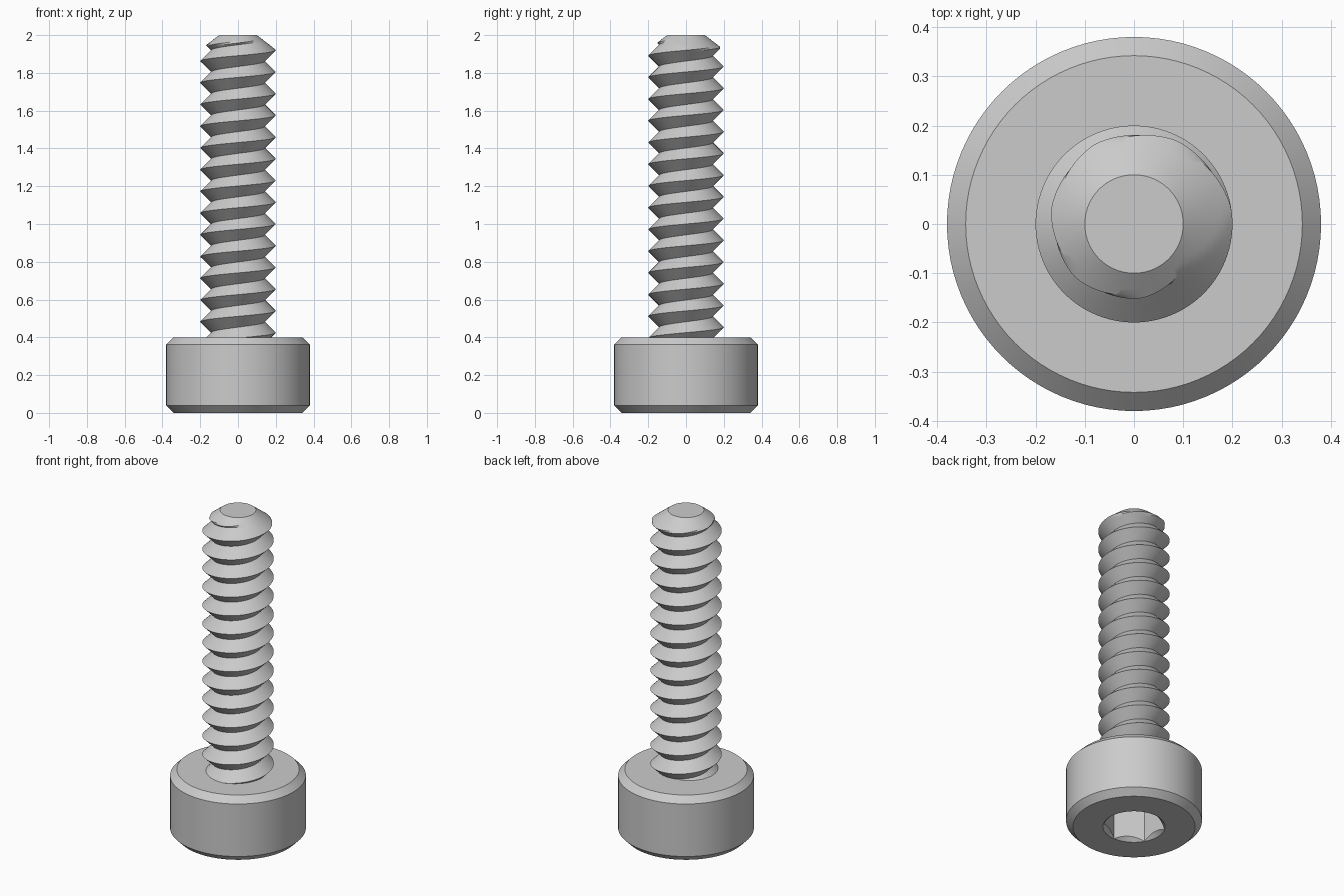
import bpy, bmesh, math

cube = bpy.data.objects.get("Cube")
if cube:
    bpy.data.objects.remove(cube, do_unlink=True)

steel = bpy.data.materials.new("grey steel")
steel.use_nodes = True
COLOUR = (0.6, 0.6, 0.6, 1)
steel.diffuse_color = COLOUR
steel.node_tree.nodes["Principled BSDF"].inputs["Base Color"].default_value = COLOUR

SEGMENTS = 96
TAU = 2 * math.pi


def grid_object(name, rows, point, cap_z=None):
    """Skin a grid of (radius, height) points around the z axis."""
    bm = bmesh.new()
    columns = []
    for i in range(SEGMENTS + 1):
        a = TAU * i / SEGMENTS
        column = []
        for j in range(rows):
            r, z = point(a, j)
            column.append(bm.verts.new((r * math.cos(a), r * math.sin(a), z)))
        columns.append(column)
    for c, d in zip(columns, columns[1:]):
        for j in range(rows - 1):
            bm.faces.new((c[j], d[j], d[j + 1], c[j + 1]))
    bmesh.ops.remove_doubles(bm, verts=bm.verts, dist=0.0001)
    if cap_z is not None:
        rim = [e for e in bm.edges if e.is_boundary
               and all(abs(v.co.z - cap_z) < 0.001 for v in e.verts)]
        bmesh.ops.contextual_create(bm, geom=rim)
    bmesh.ops.recalc_face_normals(bm, faces=bm.faces)
    mesh = bpy.data.meshes.new(name)
    bm.to_mesh(mesh)
    bm.free()
    mesh.materials.append(steel)
    obj = bpy.data.objects.new(name, mesh)
    bpy.context.collection.objects.link(obj)
    bpy.ops.object.select_all(action='DESELECT')
    obj.select_set(True)
    bpy.context.view_layer.objects.active = obj
    bpy.ops.object.shade_smooth_by_angle(angle=math.radians(25))
    return obj


# Head: chamfered cylinder with a countersunk hexagonal socket underneath
HEAD_R, HEAD_H, CHAMFER = 0.38, 0.4, 0.038
SOCKET_R, SOCKET_DEPTH = 0.174, 0.2


def hex_radius(a):
    return 0.15 / math.cos((a + TAU / 12) % (TAU / 6) - TAU / 12)


def head_point(a, j):
    h = hex_radius(a)
    return [
        (0, HEAD_H), (HEAD_R - CHAMFER, HEAD_H),
        (HEAD_R, HEAD_H - CHAMFER), (HEAD_R, CHAMFER),
        (HEAD_R - CHAMFER, 0), (SOCKET_R, 0),
        (h, SOCKET_R - h), (h, SOCKET_DEPTH), (0, SOCKET_DEPTH),
    ][j]


grid_object("socket_head", 9, head_point)

# Shank: sharp right-handed thread, cut by a cone at the tip
PITCH, CREST_R, ROOT_R = 0.115, 0.2, 0.142
BOTTOM, TOP, CREST_Z = 0.38, 2.0, 1.92
STEPS = 12
TURNS = math.ceil((TOP - BOTTOM) / PITCH) + 2


def thread_point(a, j):
    z = CREST_Z + PITCH * (a / TAU + j / STEPS + 2 - TURNS)
    z = min(max(z, BOTTOM), TOP)
    phase = ((z - CREST_Z) / PITCH - a / TAU) % 1
    flank = abs(2 * phase - 1)
    r = ROOT_R + (CREST_R - ROOT_R) * flank
    return min(r, 0.1 + 1.3 * (TOP - z)), z


grid_object("threaded_shank", TURNS * STEPS + 1, thread_point, TOP)
